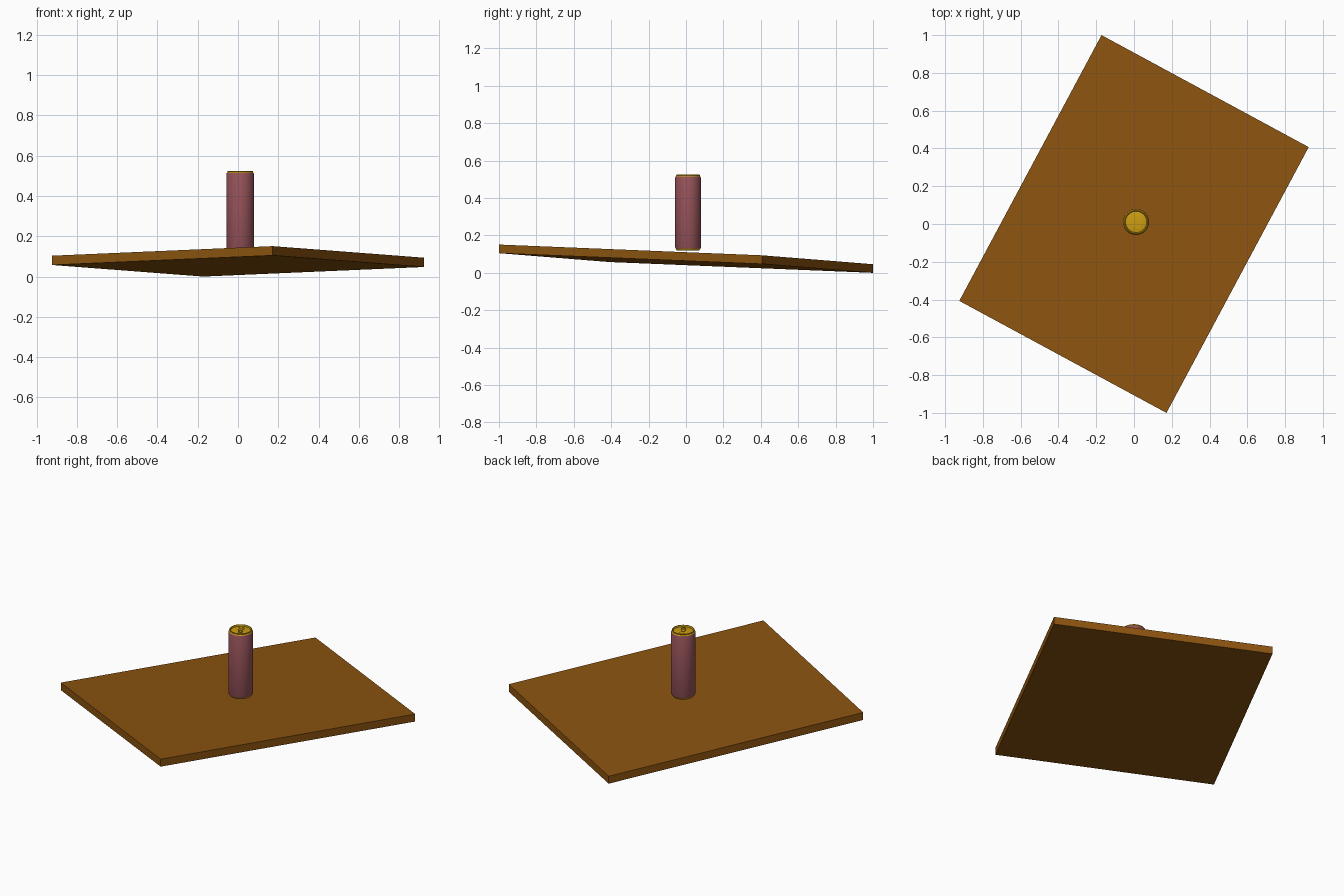
import bpy, bmesh, math
from mathutils import Vector, Matrix

if "Cube" in bpy.data.objects:
    bpy.data.objects.remove(bpy.data.objects["Cube"])


def material(name, rgb):
    m = bpy.data.materials.new(name)
    m.diffuse_color = (*rgb, 1)
    m.use_nodes = True
    m.node_tree.nodes["Principled BSDF"].inputs["Base Color"].default_value = m.diffuse_color
    return m


WOOD = material("brown_wood", (0.26, 0.088, 0.005))
PINK = material("dusty_red", (0.30, 0.085, 0.10))
GOLD = material("gold_metal", (0.62, 0.34, 0.006))


def finish(name, bm, mat, smooth=True):
    bmesh.ops.recalc_face_normals(bm, faces=bm.faces)
    me = bpy.data.meshes.new(name)
    bm.to_mesh(me)
    bm.free()
    ob = bpy.data.objects.new(name, me)
    bpy.context.collection.objects.link(ob)
    me.materials.append(mat)
    if smooth:
        bpy.ops.object.select_all(action='DESELECT')
        ob.select_set(True)
        bpy.context.view_layer.objects.active = ob
        bpy.ops.object.shade_smooth_by_angle(angle=math.radians(35))
    return ob


CX, CY = 0.011, 0.011


def lathe(name, profile, mat, n=48):
    """Revolve (radius, z) points around the can axis; radius 0 closes an end."""
    bm = bmesh.new()
    rings = []
    for r, z in profile:
        if r == 0:
            rings.append([bm.verts.new((CX, CY, z))] * n)
        else:
            rings.append([bm.verts.new((CX + r * math.cos(2 * math.pi * i / n),
                                        CY + r * math.sin(2 * math.pi * i / n), z))
                          for i in range(n)])
    for a, b in zip(rings, rings[1:]):
        for i in range(n):
            j = (i + 1) % n
            vs = list(dict.fromkeys((a[i], a[j], b[j], b[i])))
            bm.faces.new(vs)
    return finish(name, bm, mat)


# tilted board
bm = bmesh.new()
corners = [(-0.172, 1.0), (-0.925, -0.407), (0.172, -1.0), (0.925, 0.407)]
low = [bm.verts.new((x, y, 0.0525 + 0.0165 * x - 0.0497 * y)) for x, y in corners]
face = bm.faces.new(low)
ext = bmesh.ops.extrude_face_region(bm, geom=[face])
bmesh.ops.translate(bm, vec=(0, 0, 0.046),
                    verts=[v for v in ext['geom'] if isinstance(v, bmesh.types.BMVert)])
finish("board", bm, WOOD, smooth=False)

# can: painted body with metal ends
lathe("can_body", [(0.0665, 0.130), (0.069, 0.136), (0.069, 0.508), (0.0665, 0.514)], PINK)
lathe("can_base", [(0.0665, 0.130), (0.063, 0.124), (0.060, 0.120), (0.056, 0.120),
                   (0.050, 0.127), (0, 0.134)], GOLD)
lathe("can_lid", [(0.0665, 0.514), (0.0625, 0.520), (0.0635, 0.523), (0.062, 0.525),
                  (0.059, 0.524), (0.056, 0.516), (0.053, 0.517), (0, 0.517)], GOLD)


# lid fittings, laid along the diagonal of the lid
def ellipse_ring(name, along, a, b, hole, z0, z1, n=28):
    turn = Matrix.Rotation(math.radians(120), 4, 'Z')
    bm = bmesh.new()

    def loop(k, z):
        return [bm.verts.new(turn @ Vector((along + a * k * math.cos(2 * math.pi * i / n),
                                            b * k * math.sin(2 * math.pi * i / n), z))
                             + Vector((CX, CY, 0))) for i in range(n)]
    loops = [loop(1, z0), loop(1, z1), loop(hole, z1), loop(hole, z0)]
    for p, q in zip(loops, loops[1:]):
        for i in range(n):
            j = (i + 1) % n
            bm.faces.new((p[i], p[j], q[j], q[i]))
    finish(name, bm, GOLD)


ellipse_ring("mouth_rim", 0.024, 0.022, 0.018, 0.88, 0.5165, 0.5185)
ellipse_ring("pull_tab_ring", -0.018, 0.020, 0.015, 0.6, 0.519, 0.522)
ellipse_ring("pull_tab_nose", 0.006, 0.013, 0.012, 0.35, 0.519, 0.522)
ellipse_ring("tab_rivet", 0.004, 0.005, 0.005, 0.1, 0.516, 0.5225, 12)
